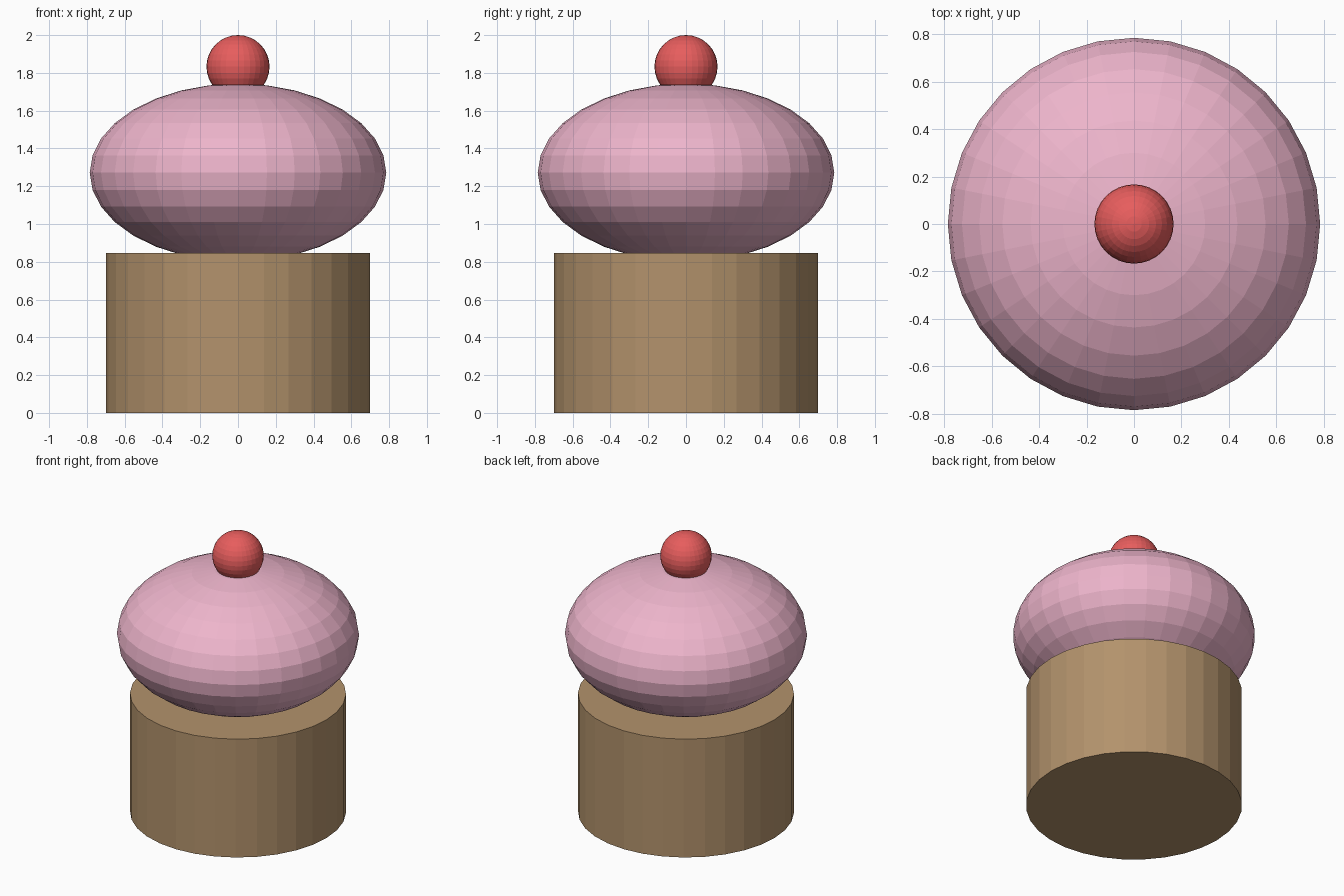
import bpy

if "Cube" in bpy.data.objects:
    bpy.data.objects.remove(bpy.data.objects["Cube"])


def colour(obj, name, rgb):
    mat = bpy.data.materials.new(name)
    mat.diffuse_color = (*rgb, 1.0)
    mat.use_nodes = True
    mat.node_tree.nodes["Principled BSDF"].inputs["Base Color"].default_value = mat.diffuse_color
    obj.data.materials.append(mat)


def ball(name, radius, z, squash, rgb):
    bpy.ops.mesh.primitive_uv_sphere_add(
        segments=32, ring_count=16, radius=radius, location=(0, 0, z))
    obj = bpy.context.object
    obj.name = name
    obj.scale.z = squash
    colour(obj, name + "_colour", rgb)
    return obj


# Cake base
BASE_H = 0.846
bpy.ops.mesh.primitive_cylinder_add(
    vertices=32, radius=0.70, depth=BASE_H, location=(0, 0, BASE_H / 2))
base = bpy.context.object
base.name = "cake_base"
colour(base, "cake_colour", (0.45, 0.29, 0.15))

# Flattened frosting dome
ball("frosting", 0.785, 1.272, 0.60, (0.85, 0.46, 0.60))

# Cherry on top
ball("cherry", 0.167, 1.833, 1.0, (0.80, 0.11, 0.11))
